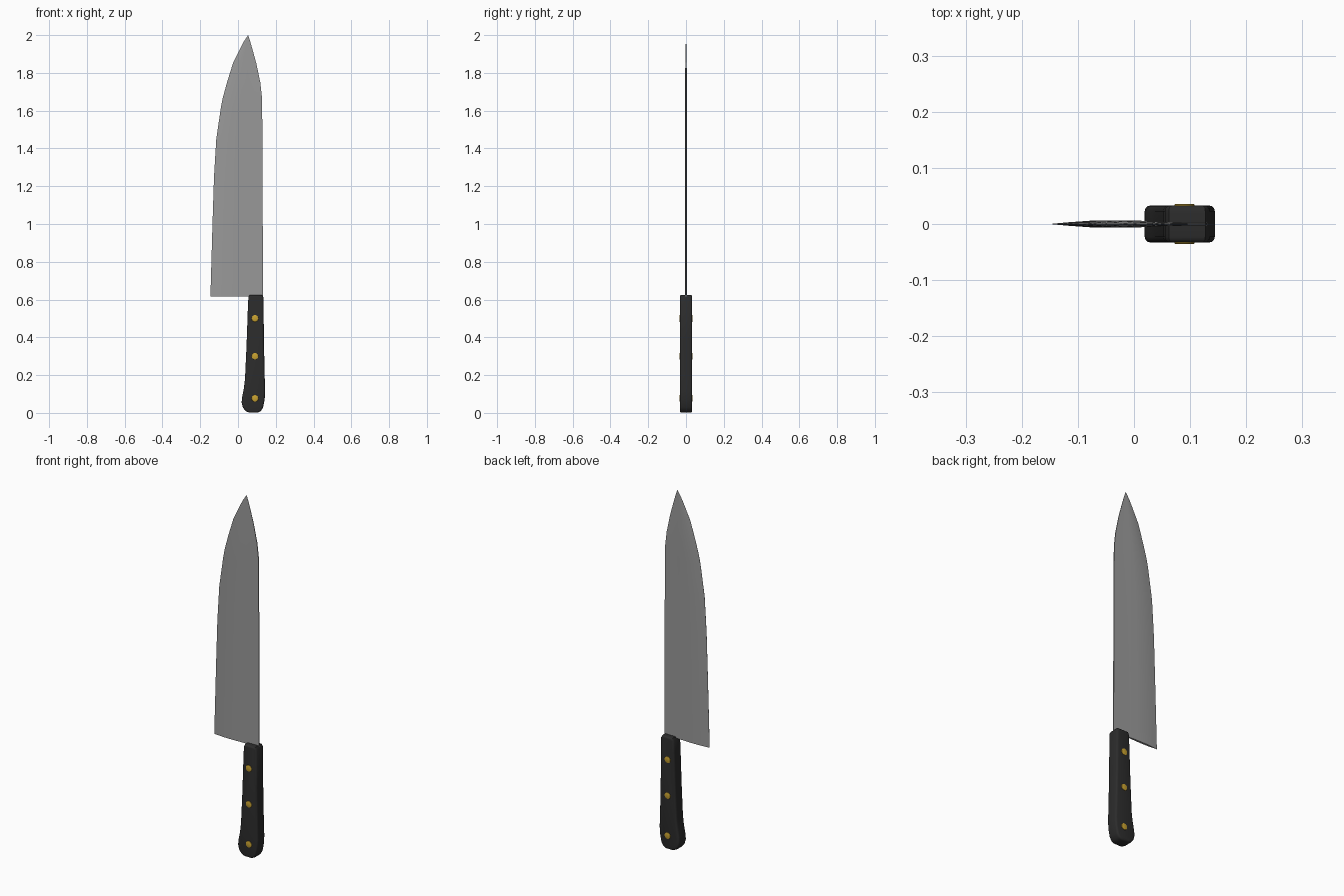
import bpy, bmesh, math
from mathutils import Matrix

if "Cube" in bpy.data.objects:
    bpy.data.objects.remove(bpy.data.objects["Cube"])


def material(name, rgb):
    m = bpy.data.materials.new(name)
    m.diffuse_color = (*rgb, 1)
    m.use_nodes = True
    m.node_tree.nodes["Principled BSDF"].inputs["Base Color"].default_value = m.diffuse_color
    return m


steel = material("steel grey", (0.32, 0.32, 0.32))
black = material("handle black", (0.025, 0.025, 0.025))
brass = material("rivet brass", (0.58, 0.36, 0.03))


def finish(bm, name, mat, angle=35):
    bmesh.ops.recalc_face_normals(bm, faces=bm.faces[:])
    me = bpy.data.meshes.new(name)
    bm.to_mesh(me)
    bm.free()
    ob = bpy.data.objects.new(name, me)
    bpy.context.collection.objects.link(ob)
    me.materials.append(mat)
    bpy.ops.object.select_all(action='DESELECT')
    ob.select_set(True)
    bpy.context.view_layer.objects.active = ob
    bpy.ops.object.shade_smooth_by_angle(angle=math.radians(angle))
    return ob


# Blade: stations (z, cutting edge x, spine x), lens-shaped cross-section
stations = [(0.617, -0.146, 0.132), (1.0, -0.135, 0.131), (1.25, -0.127, 0.13),
            (1.45, -0.115, 0.129), (1.62, -0.09, 0.128), (1.67, -0.08, 0.127),
            (1.75, -0.058, 0.118), (1.85, -0.027, 0.097), (1.92, 0.007, 0.078),
            (1.965, 0.03, 0.065), (1.998, 0.052, 0.054)]
section = [(0, 0.0004), (0.1, 0.003), (0.24, 0.0058), (0.45, 0.0058),
           (0.62, 0.004), (0.82, 0.003), (1, 0.0022)]
loop = [(u, -t) for u, t in section] + [(u, t) for u, t in reversed(section)]
bm = bmesh.new()
rings = []
for z, a, b in stations:
    k = min(1, (b - a) / 0.2)
    rings.append([bm.verts.new((a + u * (b - a), t * k, z)) for u, t in loop])
n = len(loop)
for r, s in zip(rings, rings[1:]):
    for i in range(n):
        j = (i + 1) % n
        bm.faces.new((r[i], r[j], s[j], s[i]))
bm.faces.new(rings[0])
bm.faces.new(rings[-1])
finish(bm, "blade", steel)

# Handle: side outline extruded through its thickness, edges rounded
outline = [(0.062, 0.625), (0.055, 0.612), (0.052, 0.55), (0.045, 0.35),
           (0.037, 0.18), (0.031, 0.13), (0.022, 0.085), (0.019, 0.055),
           (0.026, 0.028), (0.04, 0.01), (0.06, 0.001), (0.105, 0.001),
           (0.122, 0.01), (0.133, 0.03), (0.141, 0.07), (0.144, 0.115),
           (0.141, 0.2), (0.137, 0.4), (0.135, 0.612), (0.127, 0.625)]
bm = bmesh.new()
face = bm.faces.new([bm.verts.new((x, -0.033, z)) for x, z in outline])
out = bmesh.ops.extrude_face_region(bm, geom=[face])
bmesh.ops.translate(bm, vec=(0, 0.066, 0),
                    verts=[v for v in out["geom"] if isinstance(v, bmesh.types.BMVert)])
rims = [e for e in bm.edges if abs(e.verts[0].co.y - e.verts[1].co.y) < 1e-5]
bmesh.ops.bevel(bm, geom=rims, offset=0.01, segments=3, profile=0.5, affect='EDGES')
finish(bm, "handle", black)

# Rivets: domed pins passing through the handle, showing on both sides
for num, z in enumerate((0.5, 0.3, 0.077), 1):
    bm = bmesh.new()
    bmesh.ops.create_cone(bm, cap_ends=True, segments=24, radius1=0.018,
                          radius2=0.018, depth=0.071,
                          matrix=Matrix.Translation((0.09, 0, z)) @ Matrix.Rotation(math.pi / 2, 4, 'X'))
    rims = [e for e in bm.edges if abs(e.verts[0].co.y - e.verts[1].co.y) < 1e-5]
    bmesh.ops.bevel(bm, geom=rims, offset=0.0018, segments=2, profile=0.5, affect='EDGES')
    finish(bm, f"rivet_{num}", brass)
